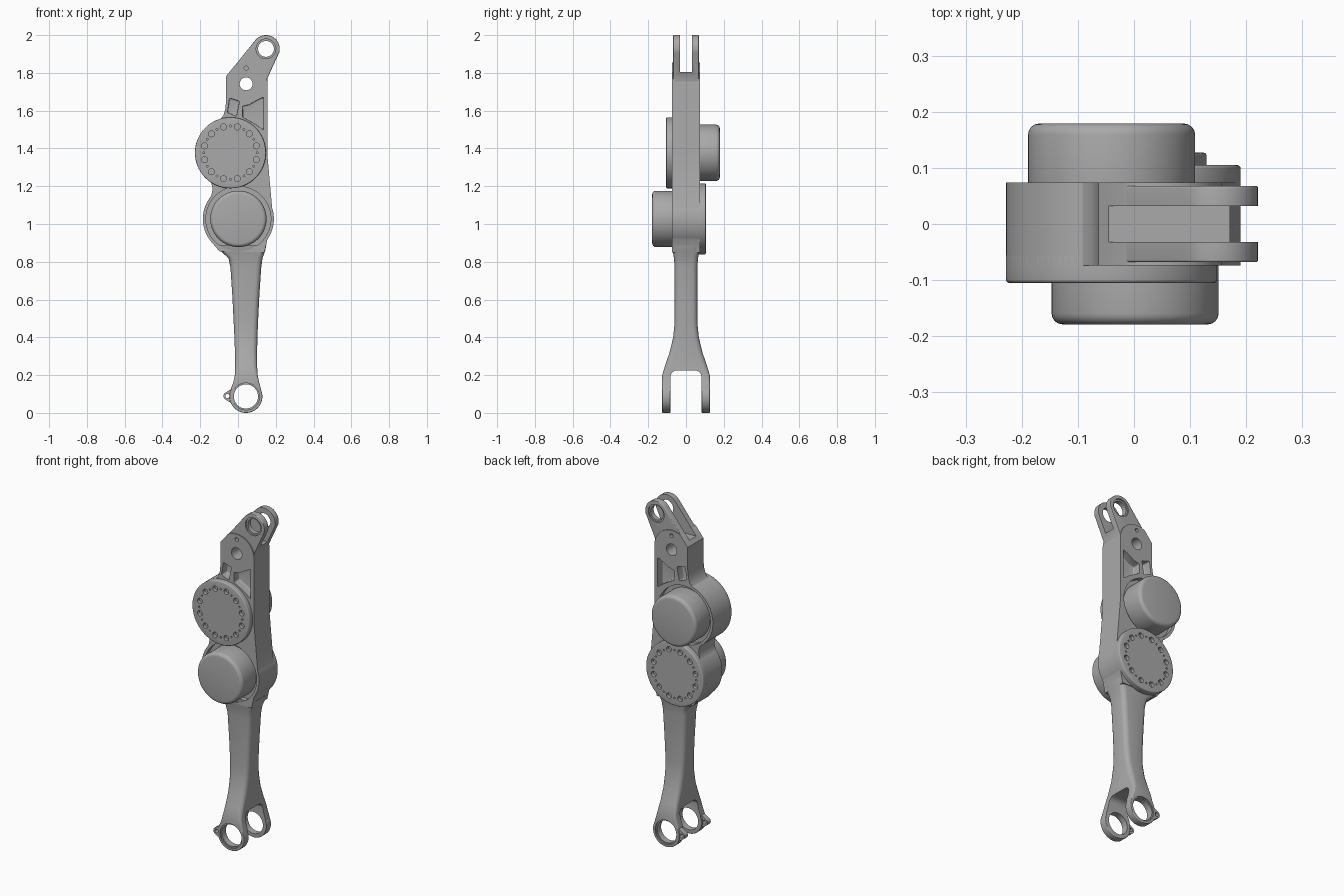
import bpy, bmesh, math

if "Cube" in bpy.data.objects:
    bpy.data.objects.remove(bpy.data.objects["Cube"])

grey = bpy.data.materials.new("plain grey")
grey.use_nodes = True
grey.diffuse_color = (0.4, 0.4, 0.4, 1)
grey.node_tree.nodes["Principled BSDF"].inputs["Base Color"].default_value = (0.4, 0.4, 0.4, 1)


def arc(cx, cz, r, a0, a1, n=24):
    """Points on an arc, angles in degrees."""
    return [(cx + r * math.cos(math.radians(a0 + (a1 - a0) * i / n)),
             cz + r * math.sin(math.radians(a0 + (a1 - a0) * i / n))) for i in range(n + 1)]


def finish(name, bm):
    bmesh.ops.recalc_face_normals(bm, faces=bm.faces)
    me = bpy.data.meshes.new(name)
    bm.to_mesh(me)
    bm.free()
    me.materials.append(grey)
    ob = bpy.data.objects.new(name, me)
    bpy.context.collection.objects.link(ob)
    return ob


def apply(ob, mod):
    bpy.ops.object.select_all(action='DESELECT')
    bpy.context.view_layer.objects.active = ob
    ob.select_set(True)
    bpy.ops.object.modifier_apply(modifier=mod.name)


def prism(name, pts, t0, t1, bevel=0, axis='y'):
    """Extrude an outline along y (outline in x, z) or along x (outline in y, z)."""
    bm = bmesh.new()
    place = (lambda u, v, t: (u, t, v)) if axis == 'y' else (lambda u, v, t: (t, u, v))
    a = [bm.verts.new(place(u, v, t0)) for u, v in pts]
    b = [bm.verts.new(place(u, v, t1)) for u, v in pts]
    bm.faces.new(a)
    bm.faces.new(b[::-1])
    for i in range(len(a)):
        j = (i + 1) % len(a)
        bm.faces.new((a[i], a[j], b[j], b[i]))
    ob = finish(name, bm)
    if bevel:
        m = ob.modifiers.new("bevel", 'BEVEL')
        m.width, m.segments, m.limit_method, m.angle_limit = bevel, 4, 'ANGLE', math.radians(50)
        apply(ob, m)
    return ob


def cyl(name, cx, cz, r, y0, y1, bevel=0, n=64):
    return prism(name, arc(cx, cz, r, 0, 360, n)[:-1], y0, y1, bevel)


def cut(ob, cutters):
    for c in cutters:
        m = ob.modifiers.new("cut", 'BOOLEAN')
        m.operation, m.solver, m.object = 'DIFFERENCE', 'EXACT', c
        apply(ob, m)


def discard(cutters):
    for c in cutters:
        bpy.data.objects.remove(c)


UP, LOW = (-0.04, 1.377), (0.002, 1.027)   # the two joint axes

# Main body plate
body = prism("body", [(0.14, 0.85)] + arc(*LOW, 0.188, -35, 18) + [(0.156, 1.36)]
             + arc(0.04, 1.74, 0.116, 2, 118) + [(-0.063, 1.783), (-0.063, 1.65), (-0.067, 1.61), (-0.077, 1.575)]
             + arc(*UP, 0.188, 106, 237, 36) + [(-0.134, 1.187)]
             + arc(*LOW, 0.188, 140, 220) + [(-0.098, 0.855)], -0.074, 0.074)

# Upper fork link
link = prism("upper_fork", arc(0.148, 1.927, 0.073, -15, 140)
             + [(-0.062, 1.783), (-0.062, 1.7), (0.155, 1.7), (0.155, 1.77)], -0.068, 0.068, 0.004)

# Slot and pin holes shared by body and upper fork
shared = [prism("slot_cutter", [(-0.3, 1.805), (0.4, 1.805), (0.4, 2.1), (-0.3, 2.1)], -0.032, 0.032),
          cyl("pin_cutter", 0.043, 1.742, 0.034, -0.2, 0.2)]
ears = [cyl("ear_cutter", 0.148, 1.927, 0.042, -0.2, 0.2)]
small = []
for s in (-1, 1):
    ears.append(cyl("ear_rim_cutter", 0.148, 1.927, 0.052, s * 0.06, s * 0.2))
    shared.append(cyl("dowel_cutter", 0.043, 1.825, 0.011, s * 0.05, s * 0.2, n=20))
    # Lightening pockets
    small.append(prism("pocket_cutter", [(-0.045, 1.667), (0.008, 1.65), (-0.008, 1.57), (-0.056, 1.59)],
                       s * 0.025, s * 0.2, 0.006))
    small.append(prism("pocket_cutter", [(0.024, 1.624), (0.06, 1.632), (0.10, 1.655), (0.135, 1.672),
                                         (0.135, 1.497), (0.09, 1.53), (0.025, 1.566)], s * 0.025, s * 0.2, 0.006))
# Clearance recesses around the motors
small.append(cyl("recess_cutter", *LOW, 0.172, -0.2, -0.045))
small.append(cyl("recess_cutter", *UP, 0.172, 0.045, 0.2))
cut(body, shared + small)
cut(link, shared + ears + small[:4])
discard(shared + ears + small)

# Motors and bolted output discs, on opposite sides at each joint
parts = [body, link]
for label, (cx, cz), s in (("upper", UP, 1), ("lower", LOW, -1)):
    parts.append(cyl(label + "_motor", cx, cz, 0.149, s * 0.02, s * 0.179, 0.02, 96))
    disc = cyl(label + "_disc", cx, cz, 0.188, -s * 0.05, -s * 0.105, 0.006, 96)
    holes = []
    for k in range(12):
        for step, r in ((15, 0.016), (0, 0.005)):
            a = math.radians(30 * k + step)
            holes.append(cyl("bolt_cutter", cx + 0.142 * math.cos(a), cz + 0.142 * math.sin(a),
                             r, -s * 0.085, -s * 0.2, n=16))
    cut(disc, holes)
    discard(holes)
    parts.append(disc)

# Lower arm: rounded rectangular sections (z, left x, right x, half depth)
sections = [(0.09, -0.043, 0.127, 0.127), (0.13, -0.037, 0.121, 0.127), (0.16, -0.025, 0.112, 0.127),
            (0.2, -0.017, 0.104, 0.126), (0.25, -0.015, 0.101, 0.111), (0.32, -0.016, 0.101, 0.087),
            (0.4, -0.019, 0.103, 0.068), (0.48, -0.023, 0.106, 0.06), (0.62, -0.03, 0.113, 0.06),
            (0.77, -0.04, 0.123, 0.06), (0.82, -0.051, 0.13, 0.064), (0.855, -0.09, 0.143, 0.07),
            (0.885, -0.115, 0.15, 0.073)]
bm = bmesh.new()
rings = []
for z, xl, xr, hy in sections:
    r = 0.008 if z < 0.15 else min(0.028, 0.008 + (z - 0.15) * 0.15)
    pts = (arc(xr - r, hy - r, r, 0, 90, 4) + arc(xl + r, hy - r, r, 90, 180, 4)
           + arc(xl + r, r - hy, r, 180, 270, 4) + arc(xr - r, r - hy, r, 270, 360, 4))
    rings.append([bm.verts.new((x, y, z)) for x, y in pts])
bm.faces.new(rings[0])
bm.faces.new(rings[-1][::-1])
for a, b in zip(rings, rings[1:]):
    for i in range(len(a)):
        j = (i + 1) % len(a)
        bm.faces.new((a[i], a[j], b[j], b[i]))
arm = finish("lower_arm", bm)
parts.append(arm)

# Lower clevis rings with side lugs
EYE = (0.042, 0.087)
bores = [cyl("bore_cutter", *EYE, 0.064, -0.3, 0.3)]
bores += [cyl("bore_rim_cutter", *EYE, 0.071, s * 0.119, s * 0.3) for s in (-1, 1)]
gap = prism("gap_cutter", [(0.082, -0.1)] + arc(0.047, 0.19, 0.035, 0, 90, 8)
            + arc(-0.047, 0.19, 0.035, 90, 180, 8) + [(-0.082, -0.1)], -0.4, 0.4, axis='x')
cut(arm, [gap] + bores)
lug_hole = cyl("lug_hole_cutter", -0.056, 0.089, 0.011, -0.3, 0.3, n=20)
for s, label in ((-1, "front"), (1, "back")):
    eye = cyl(label + "_clevis_ring", *EYE, 0.087, s * 0.082, s * 0.127, 0.004)
    lug = prism(label + "_clevis_lug", arc(-0.056, 0.089, 0.021, 115, 245, 12)
                + [(-0.026, 0.045), (-0.01, 0.06), (-0.01, 0.12), (-0.026, 0.133)], s * 0.092, s * 0.122)
    cut(eye, bores)
    cut(lug, [lug_hole] + bores[:1])
    parts += [eye, lug]
discard(bores + [gap, lug_hole])

# Smooth shading with sharp edges kept
bpy.ops.object.select_all(action='DESELECT')
for ob in parts:
    ob.select_set(True)
bpy.context.view_layer.objects.active = body
bpy.ops.object.shade_smooth_by_angle(angle=math.radians(30))
